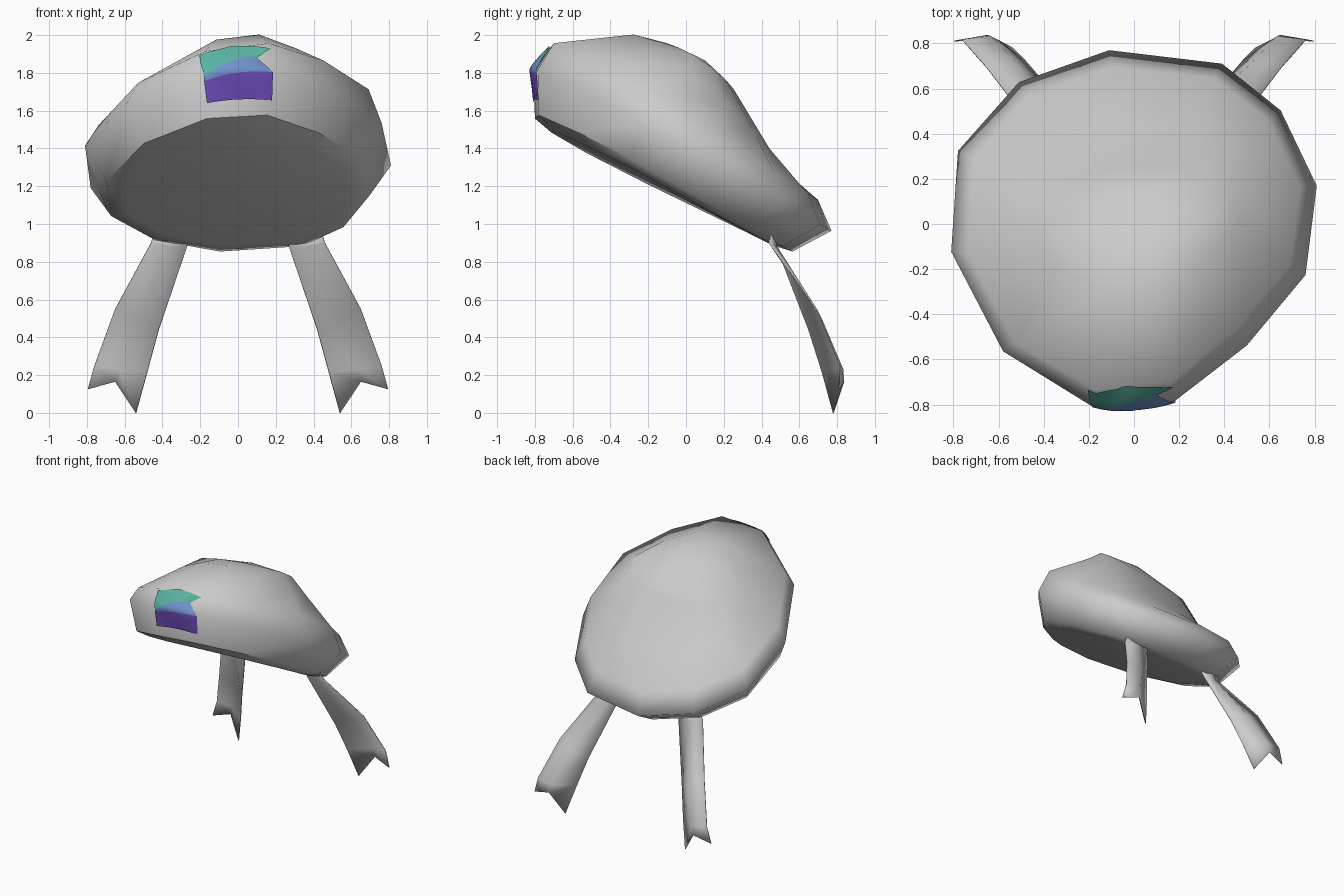
import bpy, bmesh, math
from mathutils import Vector
from mathutils.bvhtree import BVHTree

if "Cube" in bpy.data.objects:
    bpy.data.objects.remove(bpy.data.objects["Cube"], do_unlink=True)


def material(name, rgb):
    m = bpy.data.materials.new(name)
    m.use_nodes = True
    m.diffuse_color = (*rgb, 1)
    m.node_tree.nodes["Principled BSDF"].inputs["Base Color"].default_value = (*rgb, 1)
    return m


grey = material("grey cloth", (0.6, 0.6, 0.6))
teal = material("teal", (0.10, 0.45, 0.36))
blue = material("blue", (0.16, 0.29, 0.60))
purple = material("purple", (0.16, 0.075, 0.50))


def make_object(name, bm, mats):
    for f in bm.faces:
        f.smooth = True
    mesh = bpy.data.meshes.new(name)
    bm.to_mesh(mesh)
    for m in mats:
        mesh.materials.append(m)
    ob = bpy.data.objects.new(name, mesh)
    bpy.context.collection.objects.link(ob)
    return ob


# Cap: twelve-sided rings stacked along a tilted axis
TILT = math.atan(0.54)
C, S = math.cos(TILT), math.sin(TILT)


def tilted(x, v, n):
    return Vector((x, v * C + n * S, 1.38 - v * S + n * C))


OUTLINE = [(-0.19, -0.80), (0.18, -0.79), (0.50, -0.55), (0.76, -0.24),
           (0.81, 0.16), (0.65, 0.50), (0.39, 0.71), (-0.11, 0.77),
           (-0.51, 0.63), (-0.78, 0.33), (-0.81, -0.11), (-0.58, -0.55)]

# x scale, length scale, shift, front height, back height, sideways slope at front, at back
RINGS = [(0.74, 0.74, -0.005, -0.240, -0.215, 0.05, 0.0),
         (0.86, 0.86, -0.007, -0.210, -0.195, 0.08, 0.0),
         (1.00, 1.00, 0.0, 0.0, 0.0, 0.06, 0.0),
         (0.91, 0.916, -0.067, 0.15, 0.11, 0.16, 0.0),
         (0.61, 0.54, -0.056, 0.40, 0.19, 0.16, 0.12),
         (0.48, 0.25, -0.14, 0.45, 0.39, 0.12, 0.12)]

bm = bmesh.new()
rings = []
for sx, sv, shift, front, back, roll_front, roll_back in RINGS:
    ring = []
    for x, y in OUTLINE:
        t = (y + 0.8) / 1.57
        roll = roll_front + (roll_back - roll_front) * t
        n = front + (back - front) * t + roll * x * sx
        ring.append(bm.verts.new(tilted(x * sx, y / C * sv + shift, n)))
    rings.append(ring)
bottom = bm.verts.new(tilted(0, 0, -0.225))
top = bm.verts.new(tilted(0.05, -0.14, 0.475))
N = len(OUTLINE)
for i in range(N):
    j = (i + 1) % N
    for a, b in zip(rings, rings[1:]):
        bm.faces.new((a[i], a[j], b[j], b[i]))
    bm.faces.new((rings[0][j], rings[0][i], bottom))
    bm.faces.new((rings[-1][i], rings[-1][j], top))
    # Crisp fold where the front of the brim turns under
    if OUTLINE[i][1] < 0 and OUTLINE[j][1] < 0:
        bm.edges.get((rings[1][i], rings[1][j])).smooth = False
bmesh.ops.recalc_face_normals(bm, faces=bm.faces)
surface = BVHTree.FromBMesh(bm)
make_object("cap", bm, [grey])
bm.free()

# Badge: three coloured bands laid over the front of the cap
# each guide row: left x, right x, then heights at left, middle and right
GUIDES = [(-0.20, 0.17, 1.89, 1.935, 1.925),
          (-0.18, 0.10, 1.775, 1.85, 1.875),
          (-0.18, 0.18, 1.757, 1.795, 1.805),
          (-0.165, 0.175, 1.64, 1.66, 1.655)]
STEPS, COLS = 4, 12
bm = bmesh.new()
grid = []
total = STEPS * 3
for r in range(total + 1):
    k = min(r // STEPS, 2)
    f = r / STEPS - k
    x0, x1, zl, zm, zr = [a + (b - a) * f for a, b in zip(GUIDES[k], GUIDES[k + 1])]
    row = []
    for c in range(COLS + 1):
        u = c / COLS
        x = x0 + (x1 - x0) * u
        z = zl * (1 - u) * (1 - 2 * u) + zm * 4 * u * (1 - u) + zr * u * (2 * u - 1)
        hit, normal, _, _ = surface.ray_cast(Vector((x, -2, z)), Vector((0, 1, 0)))
        if hit is None:
            hit, normal, _, _ = surface.find_nearest(Vector((x, -0.7, z)))
        bulge = 0.025 * math.sin(math.pi * r / total) * 4 * u * (1 - u)
        row.append(bm.verts.new(hit + normal * 0.009 + Vector((0, -bulge, bulge * 0.3))))
    grid.append(row)
for r in range(total):
    for c in range(COLS):
        face = bm.faces.new((grid[r + 1][c], grid[r + 1][c + 1], grid[r][c + 1], grid[r][c]))
        face.material_index = r // STEPS
make_object("badge", bm, [teal, blue, purple])
bm.free()

# Ribbons: curved strips with a notched end (outer edge, ridge, inner edge)
RIBBON = [[(0.445, 0.45, 0.95), (0.36, 0.48, 0.93), (0.265, 0.48, 0.91)],
          [(0.46, 0.44, 0.90), (0.37, 0.48, 0.88), (0.27, 0.48, 0.88)],
          [(0.65, 0.69, 0.55), (0.53, 0.72, 0.49), (0.42, 0.65, 0.44)],
          [(0.76, 0.815, 0.25), (0.635, 0.83, 0.23), (0.48, 0.72, 0.22)],
          [(0.795, 0.81, 0.125), (0.65, 0.835, 0.165), (0.54, 0.78, 0.0)]]
for name, side in (("left_ribbon", 1), ("right_ribbon", -1)):
    bm = bmesh.new()
    rows = [[bm.verts.new((side * x, y, z)) for x, y, z in row] for row in RIBBON]
    for a, b in zip(rows, rows[1:]):
        for c in range(2):
            quad = (a[c], a[c + 1], b[c + 1], b[c])
            bm.faces.new(quad if side < 0 else quad[::-1])
    ob = make_object(name, bm, [grey])
    bm.free()
    solid = ob.modifiers.new("thickness", "SOLIDIFY")
    solid.thickness = 0.006
    solid.offset = 0
    ob.select_set(True)
    bpy.context.view_layer.objects.active = ob
    bpy.ops.object.shade_smooth_by_angle(angle=math.radians(60))
    ob.select_set(False)
